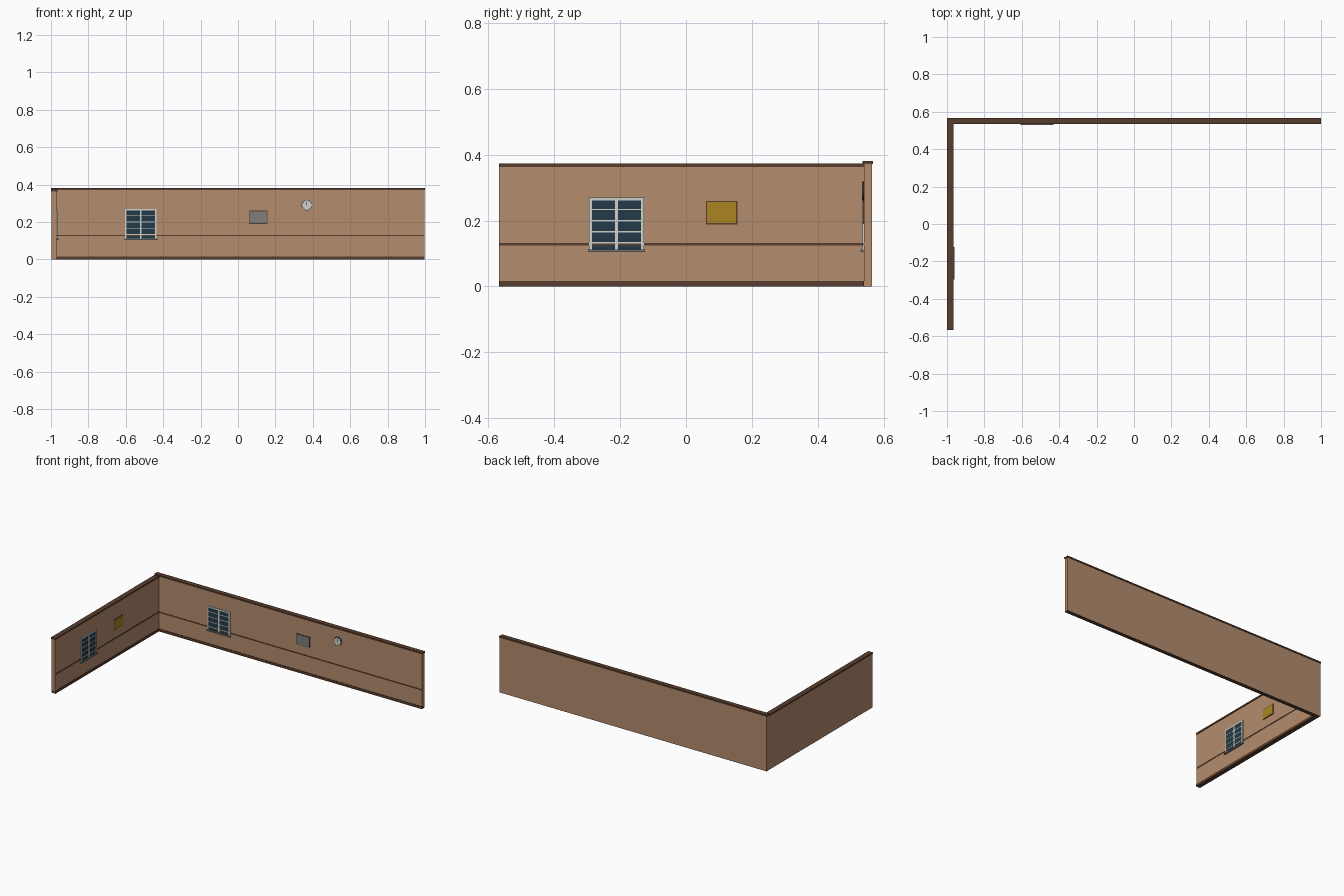
import bpy
import math
from mathutils import Matrix, Vector

if "Cube" in bpy.data.objects:
    bpy.data.objects.remove(bpy.data.objects["Cube"])


def material(name, rgb):
    m = bpy.data.materials.new(name)
    m.diffuse_color = (*rgb, 1.0)
    m.use_nodes = True
    m.node_tree.nodes["Principled BSDF"].inputs["Base Color"].default_value = m.diffuse_color
    return m


TAN = material("tan_plaster", (0.456, 0.262, 0.153))
BROWN = material("dark_wood", (0.098, 0.048, 0.026))
WHITE = material("off_white", (0.62, 0.64, 0.60))
GLASS = material("dark_glass", (0.018, 0.042, 0.068))
GREY = material("sill_grey", (0.20, 0.19, 0.18))
BOARD = material("board_grey", (0.21, 0.21, 0.20))
GOLD = material("cork_gold", (0.40, 0.235, 0.016))
BLACK = material("clock_black", (0.015, 0.02, 0.025))

FACE_Y, FACE_X = 0.54, -0.97     # inner faces of the two walls

# Wall frames: local x = along wall, local y = out into the room, local z = up
BACK = Matrix(((1, 0, 0, 0), (0, -1, 0, FACE_Y), (0, 0, 1, 0), (0, 0, 0, 1)))
SIDE = Matrix(((0, 1, 0, FACE_X), (1, 0, 0, 0), (0, 0, 1, 0), (0, 0, 0, 1)))


def mesh_object(name, verts, faces, mat):
    me = bpy.data.meshes.new(name)
    me.from_pydata(verts, [], faces)
    me.materials.append(mat)
    ob = bpy.data.objects.new(name, me)
    bpy.context.collection.objects.link(ob)
    return ob


def box(name, wall, u, d, z, mat):
    """Box spanning u along the wall, d in depth and z in height."""
    verts = [wall @ Vector((a, b, c)) for a in u for b in d for c in z]
    faces = [(0, 2, 3, 1), (4, 5, 7, 6), (0, 1, 5, 4),
             (2, 6, 7, 3), (0, 4, 6, 2), (1, 3, 7, 5)]
    return mesh_object(name, verts, [f[::-1] for f in faces], mat)


def disc(name, u, z, r, d, mat, n=24):
    """Short cylinder on the back wall."""
    verts = []
    for depth in d:
        for i in range(n):
            a = 2 * math.pi * i / n
            verts.append(BACK @ Vector((u + r * math.cos(a), depth, z + r * math.sin(a))))
    faces = [tuple(range(n))[::-1], tuple(range(n, 2 * n))]
    faces += [(i, (i + 1) % n, n + (i + 1) % n, n + i) for i in range(n)]
    return mesh_object(name, verts, faces, mat)


def wall_run(name, wall, u, thick, top, cap_u, cap_d):
    """Wall panel with skirting, dado rail and cap."""
    box(name + "_wall", wall, u, (-thick, 0), (0.001, top), TAN)
    box(name + "_skirting", wall, u, (-thick + 0.001, 0.003), (0, 0.017), BROWN)
    box(name + "_dado_rail", wall, u, (-0.002, 0.002), (0.125, 0.132), BROWN)
    box(name + "_cap", wall, cap_u, cap_d, (top, top + 0.01), BROWN)


def window(name, wall, u0, u1):
    """Barred two-pane window with a sill."""
    z0, z1, w = 0.112, 0.27, 0.009
    mid = (u0 + u1) / 2
    box(name + "_glass", wall, (u0 + w, u1 - w), (-0.001, 0.002), (z0, z1 - w), GLASS)
    for side, a in (("left", u0), ("right", u1 - w)):
        box(f"{name}_{side}_frame", wall, (a, a + w), (-0.001, 0.005), (z0, z1), WHITE)
    box(name + "_top_frame", wall, (u0 + w, u1 - w), (-0.001, 0.005), (z1 - w, z1), WHITE)
    box(name + "_mullion", wall, (mid - w / 2, mid + w / 2), (0, 0.004), (z0, z1 - w), WHITE)
    for i in range(4):
        z = 0.133 + i * 0.0335
        box(f"{name}_bar_{i + 1}", wall, (u0 + w, u1 - w), (0, 0.0032),
            (z - 0.0022, z + 0.0022), WHITE)
    box(name + "_sill", wall, (u0 - 0.004, u1 + 0.004), (-0.001, 0.01), (0.104, z0), GREY)


def board(name, wall, u, z, mat):
    """Framed notice board."""
    b = 0.004
    box(name + "_frame", wall, u, (-0.001, 0.003), z, BROWN)
    box(name + "_panel", wall, (u[0] + b, u[1] - b), (0, 0.004), (z[0] + b, z[1] - b), mat)


# Walls
wall_run("back", BACK, (-0.997, 0.997), 0.024, 0.371, (-1, 1), (-0.027, 0.005))
wall_run("side", SIDE, (-0.567, FACE_Y), 0.027, 0.363, (-0.567, FACE_Y), (-0.03, 0.004))

# Windows and boards
window("back_window", BACK, -0.604, -0.435)
window("side_window", SIDE, -0.294, -0.128)
board("back_board", BACK, (0.058, 0.158), (0.19, 0.261), BOARD)
board("side_board", SIDE, (0.06, 0.156), (0.188, 0.26), GOLD)

# Clock with hour marks and hands
CU, CZ = 0.368, 0.29
disc("clock_case", CU, CZ, 0.029, (-0.001, 0.005), BLACK)
disc("clock_face", CU, CZ, 0.027, (0.004, 0.0056), WHITE)
for h in range(12):
    a = math.radians(30 * h)
    u, z, s = CU + 0.0235 * math.sin(a), CZ + 0.0235 * math.cos(a), 0.0017
    box(f"hour_mark_{h + 1}", BACK, (u - s, u + s), (0.005, 0.0061), (z - s, z + s), BLACK)
box("clock_hand", BACK, (CU - 0.0018, CU + 0.0018), (0.005, 0.0064), (CZ - 0.002, CZ + 0.019), BLACK)
